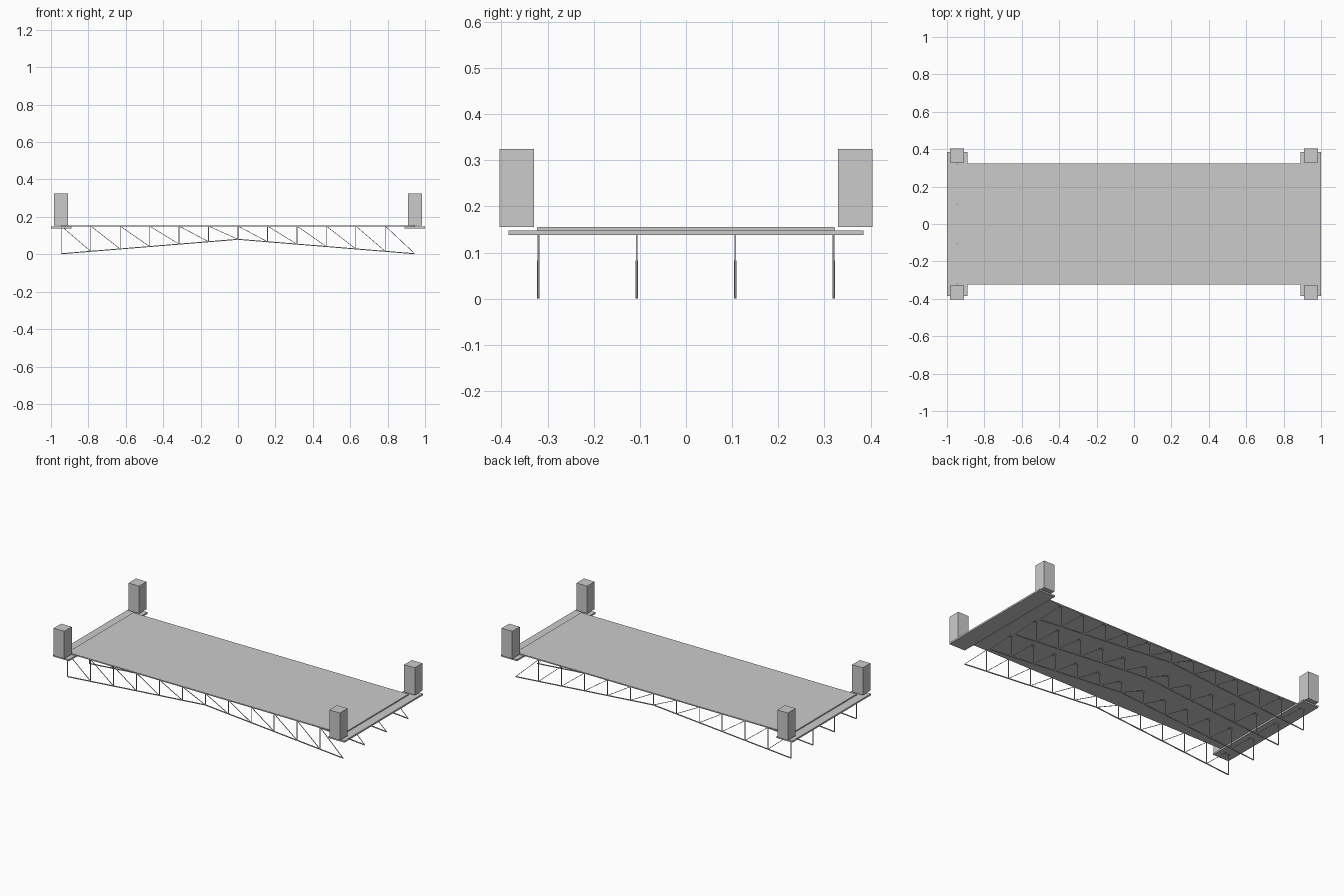
import bpy
from mathutils import Vector

if "Cube" in bpy.data.objects:
    bpy.data.objects.remove(bpy.data.objects["Cube"])

HALF, N = 0.945, 12          # half span, number of truss panels
TOP, END, MID = 0.151, 0.003, 0.08


def box(name, x, y, z):
    bpy.ops.mesh.primitive_cube_add(size=1, location=[sum(r) / 2 for r in (x, y, z)])
    o = bpy.context.object
    o.name = name
    o.scale = [r[1] - r[0] for r in (x, y, z)]
    return o


def bar(name, a, b, w):
    a, b = Vector(a), Vector(b)
    bpy.ops.mesh.primitive_cube_add(size=1, location=(a + b) / 2)
    o = bpy.context.object
    o.name = name
    d = b - a
    o.rotation_euler = d.to_track_quat('Z', 'Y').to_euler()
    o.scale = (w, w, d.length)
    return o


# Deck slab
box("deck", (-HALF, HALF), (-0.322, 0.322), (0.148, 0.155))

# End bearing beams and corner pillars
for s in (-1, 1):
    box("end_beam", sorted((s * 0.89, s * 1.0)), (-0.385, 0.385), (0.138, 0.148))
    for t in (-1, 1):
        box("corner_pillar", sorted((s * 0.91, s * 0.983)),
            sorted((t * 0.33, t * 0.404)), (0.155, 0.325))


def bottom(x):
    return MID + (END - MID) * abs(x) / HALF


# Four trusses with an arched bottom chord
step = 2 * HALF / N
for y in (-0.32, -0.1067, 0.1067, 0.32):
    bar("top_chord", (-HALF, y, TOP), (HALF, y, TOP), 0.005)
    for s in (-1, 1):
        bar("bottom_chord", (s * HALF, y, END), (0, y, MID), 0.005)
    for i in range(N):
        x0, x1 = -HALF + i * step, -HALF + (i + 1) * step
        bar("post", (x0, y, bottom(x0)), (x0, y, TOP), 0.004)
        bar("diagonal", (x0, y, TOP), (x1, y, bottom(x1)), 0.003)
